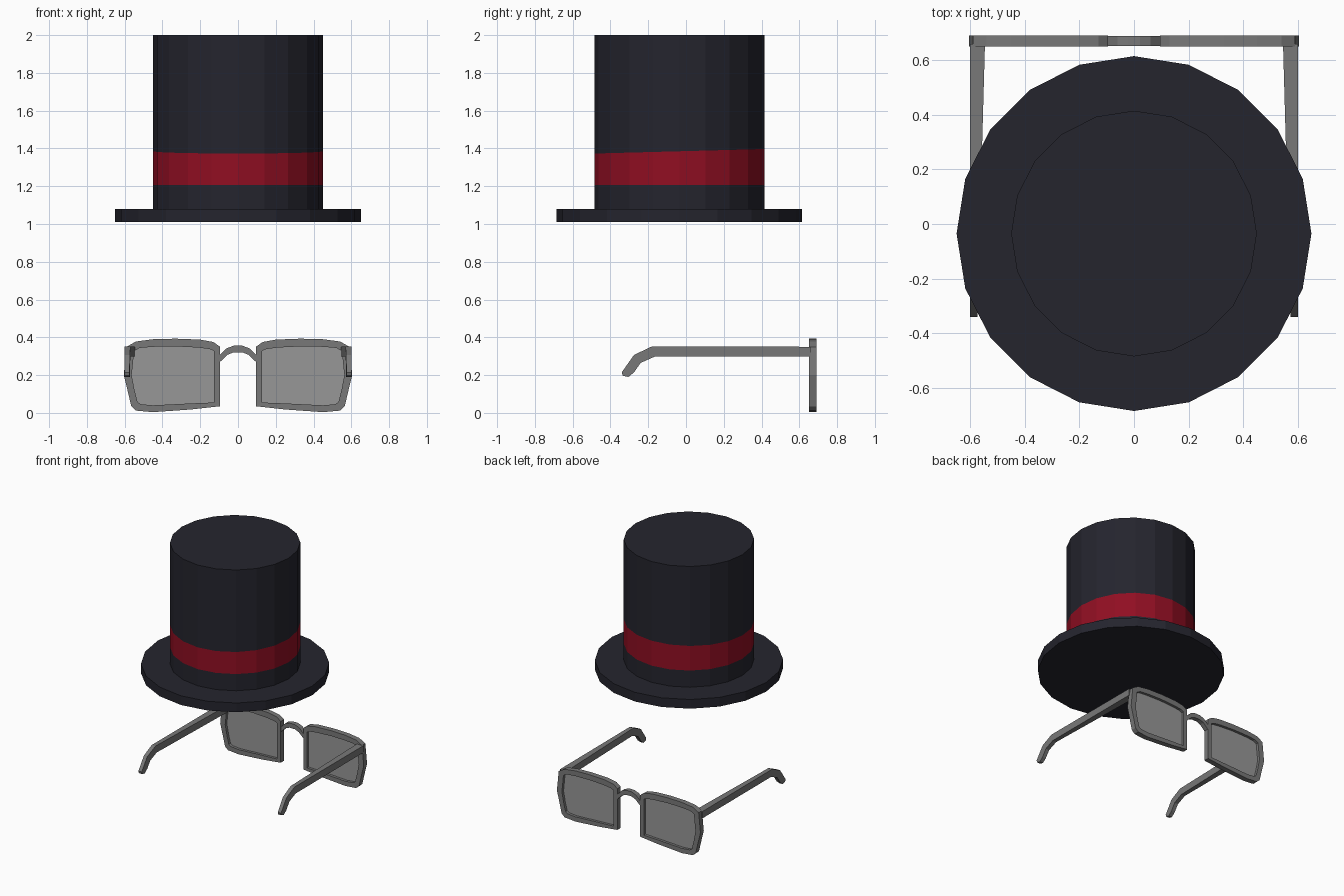
import bpy, bmesh, math

if "Cube" in bpy.data.objects:
    bpy.data.objects.remove(bpy.data.objects["Cube"])


def material(name, rgba):
    m = bpy.data.materials.new(name)
    m.diffuse_color = rgba
    m.use_nodes = True
    m.node_tree.nodes["Principled BSDF"].inputs["Base Color"].default_value = m.diffuse_color
    return m


FELT = material("dark_felt", (0.018, 0.018, 0.027, 1))
RED = material("red_ribbon", (0.28, 0.0045, 0.016, 1))
GREY = material("grey_frame", (0.19, 0.19, 0.19, 1))
GLASS = material("clear_lens", (0.31, 0.31, 0.31, 0.65))


def finish(name, bm, *mats):
    bmesh.ops.recalc_face_normals(bm, faces=bm.faces)
    me = bpy.data.meshes.new(name)
    bm.to_mesh(me)
    bm.free()
    for m in mats:
        me.materials.append(m)
    ob = bpy.data.objects.new(name, me)
    bpy.context.collection.objects.link(ob)
    return ob


def bridge_loops(bm, a, b):
    n = len(a)
    return [bm.faces.new((a[i], a[(i + 1) % n], b[(i + 1) % n], b[i])) for i in range(n)]


def prism(name, front, back, mat):
    """Closed solid between two matching outlines."""
    bm = bmesh.new()
    a = [bm.verts.new(p) for p in front]
    b = [bm.verts.new(p) for p in back]
    bridge_loops(bm, a, b)
    bm.faces.new(a)
    bm.faces.new(b)
    return finish(name, bm, mat)


# Top hat: 20-sided stepped profile (radius, z), ribbon coloured by ring
SIDES, HAT_Y = 20, -0.035
profile = [(0.65, 1.01), (0.65, 1.08), (0.45, 1.08), (0.45, 1.207), (0.45, 1.385), (0.45, 2.0)]
bm = bmesh.new()
rings = []
for k, (r, z) in enumerate(profile):
    ring = []
    for i in range(SIDES):
        t = 2 * math.pi * i / SIDES
        lift = 0.012 * math.sin(t) if k == 4 else 0  # ribbon's top edge rises to the back
        ring.append(bm.verts.new((r * math.cos(t), HAT_Y + r * math.sin(t), z + lift)))
    rings.append(ring)
for k in range(len(rings) - 1):
    for f in bridge_loops(bm, rings[k], rings[k + 1]):
        f.material_index = 1 if k == 3 else 0
bm.faces.new(rings[0])
bm.faces.new(rings[-1])
finish("top_hat", bm, FELT, RED)

# Spectacles outlines (x, z) for one side; outer and inner points correspond
outer = [(0.095, 0.035), (0.095, 0.35), (0.13, 0.375), (0.2, 0.388), (0.33, 0.393), (0.45, 0.39),
         (0.54, 0.378), (0.59, 0.35), (0.605, 0.2), (0.585, 0.12), (0.565, 0.035), (0.54, 0.012),
         (0.45, 0.004), (0.25, 0.018)]
inner = [(0.127, 0.055), (0.127, 0.328), (0.15, 0.338), (0.21, 0.346), (0.33, 0.352), (0.45, 0.35),
         (0.52, 0.344), (0.55, 0.328), (0.563, 0.2), (0.548, 0.12), (0.532, 0.058), (0.515, 0.046),
         (0.45, 0.04), (0.25, 0.05)]
Y0, Y1 = 0.65, 0.69

# Temple outline (y, z): straight arm with a hooked tip
temple = [(0.66, 0.35), (-0.18, 0.352), (-0.275, 0.307), (-0.34, 0.215), (-0.335, 0.197),
          (-0.305, 0.19), (-0.275, 0.215), (-0.24, 0.265), (-0.165, 0.298), (0.66, 0.298)]

for side, s in (("left", -1), ("right", 1)):
    # Rim
    bm = bmesh.new()
    loops = [[bm.verts.new((s * x, y, z)) for x, z in pts]
             for pts, y in ((outer, Y0), (outer, Y1), (inner, Y1), (inner, Y0))]
    for k in range(4):
        bridge_loops(bm, loops[k], loops[(k + 1) % 4])
    finish(side + "_rim", bm, GREY)

    # Lens pane
    bm = bmesh.new()
    bm.faces.new([bm.verts.new((s * x, 0.67, z)) for x, z in inner])
    finish(side + "_lens", bm, GLASS)

    # Temple arm, thinner towards the tip
    prism(side + "_temple",
          [(s * 0.601, y, z) for y, z in temple],
          [(s * (0.574 - 0.028 * (y + 0.34)), y, z) for y, z in temple], GREY)

# Arched nose bridge
half_top = [(0.097, 0.305), (0.06, 0.342), (0.022, 0.356)]
half_low = [(0.022, 0.321), (0.055, 0.308), (0.097, 0.268)]
arch = half_top + half_low
arch = arch[:3] + [(-x, z) for x, z in half_top[::-1]] + \
    [(-x, z) for x, z in half_low[::-1]] + half_low
prism("nose_bridge", [(x, 0.652, z) for x, z in arch], [(x, 0.688, z) for x, z in arch], GREY)
